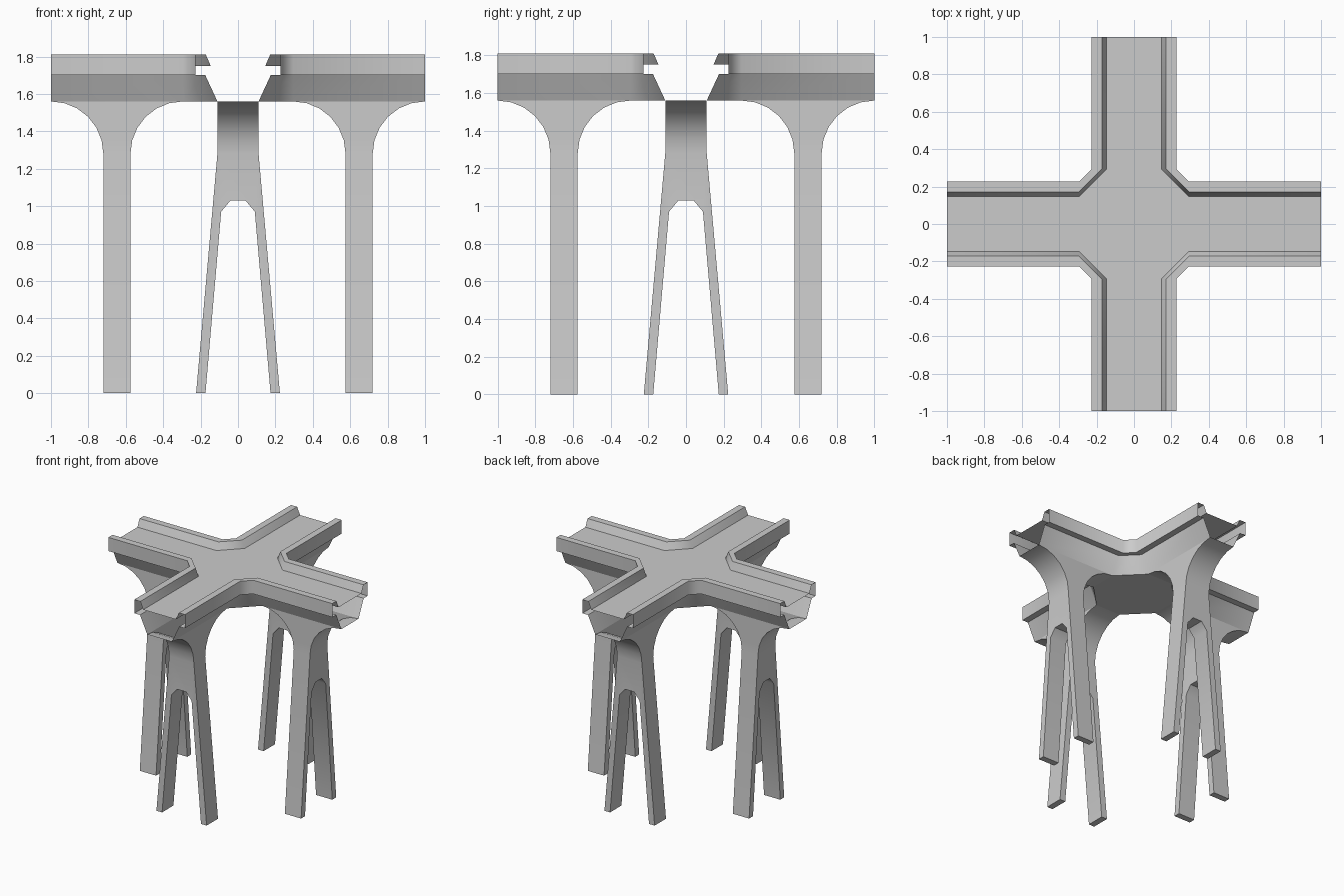
import bpy, bmesh, math

if "Cube" in bpy.data.objects:
    bpy.data.objects.remove(bpy.data.objects["Cube"])

BEND = 0.295      # where every edge line turns into the 45 degree corner
LOW, SPRING = 1.56, 1.28   # underside height, start of the leg flare
R = LOW - SPRING


def finish(bm, name):
    bmesh.ops.remove_doubles(bm, verts=bm.verts, dist=0.0005)
    bmesh.ops.recalc_face_normals(bm, faces=bm.faces)
    mesh = bpy.data.meshes.new(name)
    bm.to_mesh(mesh)
    bm.free()
    obj = bpy.data.objects.new(name, mesh)
    bpy.context.collection.objects.link(obj)
    bpy.ops.object.select_all(action='DESELECT')
    obj.select_set(True)
    bpy.context.view_layer.objects.active = obj
    bpy.ops.object.shade_smooth_by_angle(angle=math.radians(50))
    return obj


def face(bm, pts):
    return bm.faces.new([bm.verts.new(p) for p in pts])


def turn(p, q):
    """Rotate a point by q quarter turns about z."""
    x, y, z = p
    for _ in range(q):
        x, y = -y, x
    return (x, y, z)


def corner(w, z, q):
    """Edge line of one inside corner of the cross."""
    return [turn(p, q) for p in ((1, w, z), (BEND, w, z), (w, BEND, z), (w, 1, z))]


# Cross-shaped deck: open-ended shell with raised curbs and sloped underside
bm = bmesh.new()
section = [(0.11, LOW), (0.175, 1.70), (0.226, 1.70),
           (0.226, 1.81), (0.172, 1.81), (0.146, 1.75)]
for q in range(4):
    rows = [corner(w, z, q) for w, z in section]
    for a, b in zip(rows, rows[1:]):
        for i in range(3):
            face(bm, (a[i], a[i + 1], b[i + 1], b[i]))
# road surface: centre octagon plus four arms
w, z = section[-1]
for w, z in (section[0], section[-1]):
    face(bm, [p for q in range(4) for p in corner(w, z, q)[1:3]])
for q in range(4):
    face(bm, [turn(p, q) for p in ((BEND, -w, z), (1, -w, z), (1, w, z), (BEND, w, z))])
finish(bm, "cross_deck")


# Forked leg: flared head above two splayed shanks
def leg(name, q):
    bm = bmesh.new()
    u0, u1, hw, n = BEND + R, 1 - R, 0.11, 6
    ang = [math.pi / 2 * i / n for i in range(n + 1)]
    outer = [(1 - R * math.sin(t), SPRING + R * math.cos(t)) for t in ang]
    inner = [(BEND + R * math.sin(t), SPRING + R * math.cos(t)) for t in ang]
    for arc in (outer, inner):
        for (ua, za), (ub, zb) in zip(arc, arc[1:]):
            face(bm, ((ua, -hw, za), (ub, -hw, zb), (ub, hw, zb), (ua, hw, za)))
    for s in (-hw, hw):
        face(bm, [(u, s, z) for u, z in outer + inner[::-1]])
    half = [(hw, SPRING), (0.224, 0), (0.174, 0), (0.09, 0.97), (0.04, 1.03)]
    fork = half + [(-v, z) for v, z in half[::-1]]
    for u in (u0, u1):
        face(bm, [(u, v, z) for v, z in fork])
    for (va, za), (vb, zb) in zip(fork, fork[1:]):
        face(bm, ((u0, va, za), (u1, va, za), (u1, vb, zb), (u0, vb, zb)))
    for v in bm.verts:
        v.co = turn(v.co, q)
    finish(bm, name)


for q, side in enumerate(("right", "back", "left", "front")):
    leg(side + "_leg", q)
